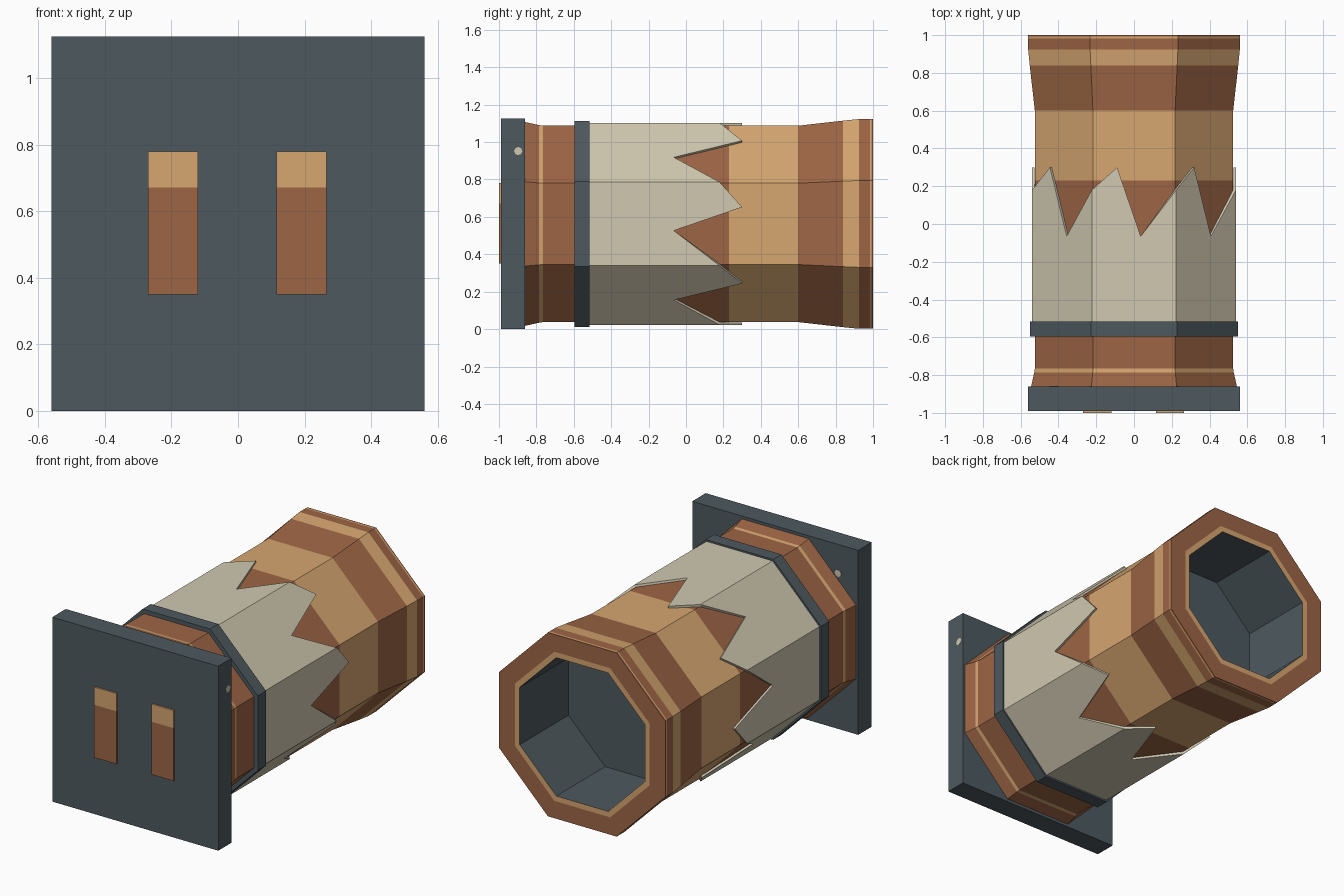
import bpy, bmesh, math
from mathutils import Vector

if "Cube" in bpy.data.objects:
    bpy.data.objects.remove(bpy.data.objects["Cube"])

CZ = 0.5625                      # height of the barrel axis


def material(name, srgb):
    m = bpy.data.materials.new(name)
    lin = [((c / 255 + 0.055) / 1.055) ** 2.4 for c in srgb]
    m.diffuse_color = (*lin, 1)
    m.use_nodes = True
    m.node_tree.nodes["Principled BSDF"].inputs["Base Color"].default_value = m.diffuse_color
    return m


COPPER = material("copper", (158, 102, 69))
GOLD = material("light_gold", (214, 166, 112))
SLATE = material("dark_slate", (77, 89, 95))
CREAM = material("cream", (208, 200, 176))


def finish(name, bm, mats):
    mesh = bpy.data.meshes.new(name)
    bm.to_mesh(mesh)
    bm.free()
    for m in mats:
        mesh.materials.append(m)
    ob = bpy.data.objects.new(name, mesh)
    bpy.context.collection.objects.link(ob)
    return ob


def corner(k, apothem, y):
    """Corner k of an upright octagon around the y axis."""
    a = math.radians(-22.5 + 45 * k)
    r = apothem / math.cos(math.radians(22.5))
    return Vector((r * math.sin(a), y, CZ + r * math.cos(a)))


def octagon_lathe(name, profile, mats, closed=False):
    """Sweep (y, apothem, material of next band) around the axis."""
    bm = bmesh.new()
    rings = [[bm.verts.new(corner(k, a, y)) for k in range(8)] for y, a, _ in profile]
    n = len(rings)
    for i in range(n if closed else n - 1):
        r0, r1 = rings[i], rings[(i + 1) % n]
        for k in range(8):
            j = (k + 1) % 8
            f = bm.faces.new((r0[k], r0[j], r1[j], r1[k]))
            f.material_index = profile[i][2]
    if not closed:
        for ring, p in ((rings[0], profile[0]), (rings[-1], profile[-1])):
            bm.faces.new(ring).material_index = p[2]
    bmesh.ops.recalc_face_normals(bm, faces=bm.faces)
    return finish(name, bm, mats)


def box(name, lo, hi, mat):
    bm = bmesh.new()
    bmesh.ops.create_cube(bm, size=1)
    for v in bm.verts:
        v.co = [(l + h) / 2 + c * (h - l) for l, h, c in zip(lo, hi, v.co)]
    return finish(name, bm, [mat])


# Barrel with painted bands, flared muzzle, rim and shallow bore
octagon_lathe("barrel", [
    (-0.87, 0.547, 0), (-0.785, 0.528, 1), (-0.765, 0.525, 0),
    (0.23, 0.525, 1), (0.60, 0.525, 0), (0.84, 0.552, 1),
    (0.925, 0.5605, 0), (0.983, 0.5605, 1), (0.992, 0.5605, 0),
    (1.0, 0.5605, 0), (1.0, 0.455, 1), (1.0, 0.422, 2), (0.53, 0.422, 2),
], [COPPER, GOLD, SLATE])

# Collar
octagon_lathe("collar", [(-0.595, 0.52, 0), (-0.595, 0.55, 0),
                         (-0.515, 0.55, 0), (-0.515, 0.52, 0)], [SLATE], closed=True)

# Sleeve with one tooth and one notch per side
bm = bmesh.new()
for k in range(8):
    a0, b0 = corner(k, 0.54, -0.53), corner(k + 1, 0.54, -0.53)
    pts = [a0, b0]
    for t, y in ((1, 0.18), (0.58, -0.065), (0.30, 0.30), (0, 0.18)):
        p = a0.lerp(b0, t)
        p.y = y
        pts.append(p)
    f = bm.faces.new([bm.verts.new(p) for p in pts])
    f.normal_update()
    if f.normal.dot((a0 + b0) / 2 - Vector((0, -0.53, CZ))) < 0:
        f.normal_flip()
bmesh.ops.remove_doubles(bm, verts=bm.verts, dist=0.0005)
sleeve = finish("sleeve", bm, [CREAM])
solid = sleeve.modifiers.new("thickness", 'SOLIDIFY')
solid.thickness = 0.013
solid.offset = -1
solid.use_even_offset = True

# Base plate
box("base_plate", (-0.56, -0.99, 0), (0.56, -0.86, 1.125), SLATE)

# Two-tone bars on the plate
for side, x in (("left", -0.195), ("right", 0.191)):
    box(side + "_bar", (x - 0.075, -1.0, 0.35), (x + 0.075, -0.985, 0.672), COPPER)
    box(side + "_bar_tip", (x - 0.075, -1.0, 0.672), (x + 0.075, -0.985, 0.78), GOLD)


# Small studs on the plate
def stud(name, center, axis):
    bm = bmesh.new()
    bmesh.ops.create_cone(bm, cap_ends=True, segments=8, radius1=0.022,
                          radius2=0.022, depth=0.006)
    q = Vector((0, 0, 1)).rotation_difference(Vector(axis))
    for v in bm.verts:
        v.co = q @ v.co + Vector(center)
    finish(name, bm, [CREAM])


stud("side_stud", (0.558, -0.897, 0.952), (1, 0, 0))
stud("back_stud", (-0.425, -0.86, 0.95), (0, 1, 0))
